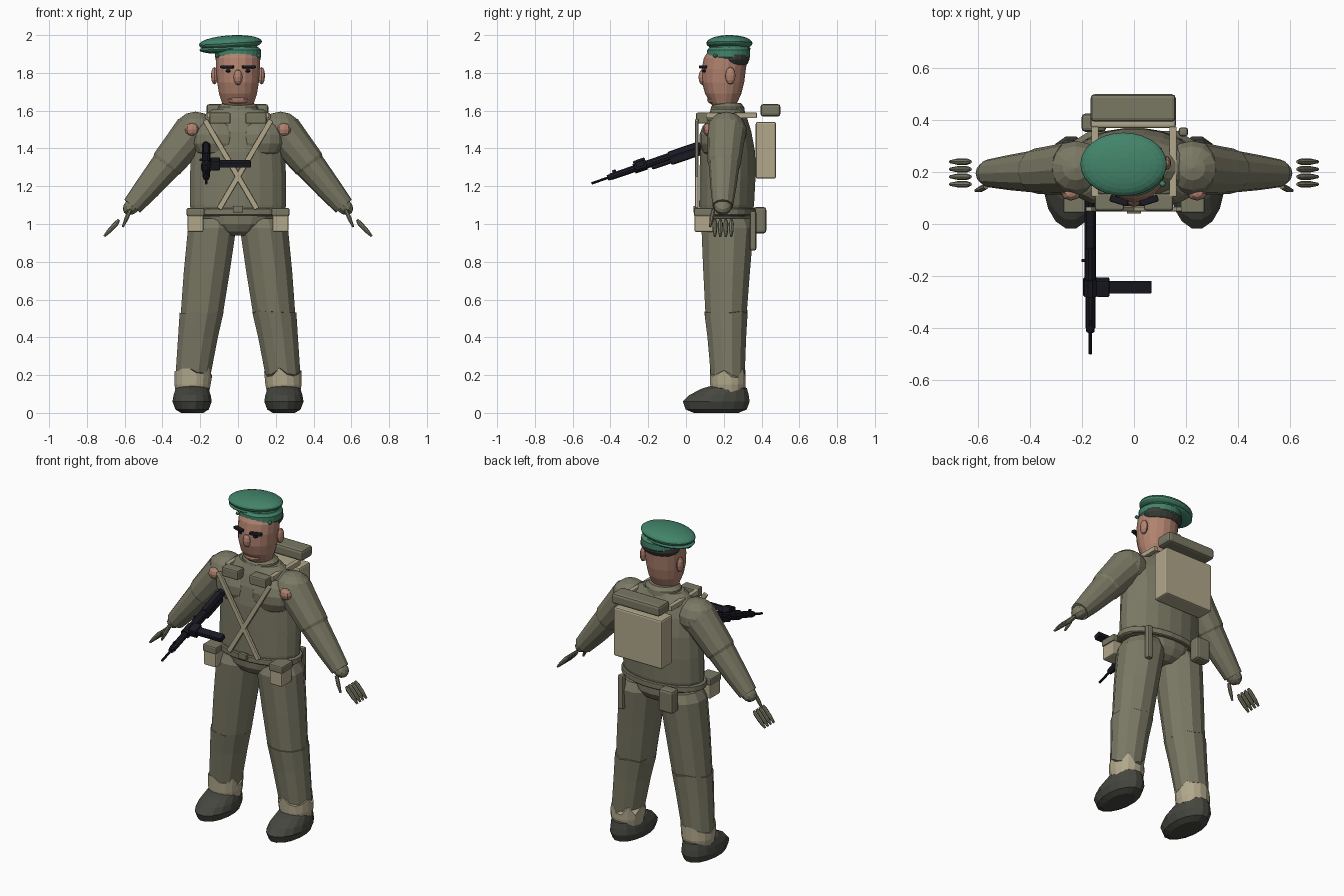
import bpy, bmesh, math, random
from mathutils import Vector, Matrix, Euler

random.seed(4)
cube = bpy.data.objects.get("Cube")
if cube:
    bpy.data.objects.remove(cube, do_unlink=True)


def material(name, r, g, b):
    m = bpy.data.materials.new(name)
    m.use_nodes = True
    m.diffuse_color = (r, g, b, 1)
    m.node_tree.nodes["Principled BSDF"].inputs["Base Color"].default_value = (r, g, b, 1)
    return m


OLIVE = material("olive cloth", .195, .188, .127)
TAN = material("tan canvas", .44, .39, .26)
GREEN = material("green felt", .056, .23, .145)
SKIN = material("skin", .44, .225, .16)
LEATHER = material("dark leather", .062, .062, .052)
HAIR = material("dark hair", .043, .047, .038)
METAL = material("black metal", .011, .011, .019)


def finish(name, bm, mat):
    bmesh.ops.recalc_face_normals(bm, faces=bm.faces)
    mesh = bpy.data.meshes.new(name)
    bm.to_mesh(mesh)
    bm.free()
    mesh.materials.append(mat)
    ob = bpy.data.objects.new(name, mesh)
    bpy.context.collection.objects.link(ob)
    return ob


def skin_rings(name, rings, mat):
    bm = bmesh.new()
    loops = [[bm.verts.new(p) for p in ring] for ring in rings]
    n = len(loops[0])
    for a, b in zip(loops, loops[1:]):
        for i in range(n):
            j = (i + 1) % n
            bm.faces.new((a[i], a[j], b[j], b[i]))
    bm.faces.new(loops[0])
    bm.faces.new(loops[-1])
    return finish(name, bm, mat)


def loft(name, rows, mat, n=16, jag=0.0):
    """Stack of level ellipses: z, centre x, centre y, radius x, radius y."""
    rings = []
    for k, (z, cx, cy, rx, ry) in enumerate(rows):
        wob = jag if k == len(rows) - 1 else 0
        rings.append([Vector((cx + rx * math.cos(a), cy + ry * math.sin(a),
                              z + random.uniform(-wob, wob)))
                      for a in (math.tau * (i + .5) / n for i in range(n))])
    return skin_rings(name, rings, mat)


def tube(name, pts, mat, n=10):
    """Round limb through points x, y, z, radius."""
    p = [Vector(q[:3]) for q in pts]
    rot = (p[-1] - p[0]).to_track_quat('Z', 'Y')
    rings = [[c + rot @ Vector((q[3] * math.cos(a), q[3] * math.sin(a), 0))
              for a in (math.tau * i / n for i in range(n))] for c, q in zip(p, pts)]
    return skin_rings(name, rings, mat)


def placed(loc, size, rot):
    return Matrix.LocRotScale(Vector(loc), Euler(rot), Vector(size))


def ball(name, loc, radii, mat, n=12, rot=(0, 0, 0)):
    bm = bmesh.new()
    bmesh.ops.create_uvsphere(bm, u_segments=n, v_segments=max(6, n // 2), radius=1,
                              matrix=placed(loc, radii, rot))
    return finish(name, bm, mat)


def box(name, loc, size, mat, bevel=.008, rot=(0, 0, 0)):
    bm = bmesh.new()
    bmesh.ops.create_cube(bm, size=1, matrix=Matrix.Diagonal((*size, 1)))
    if bevel:
        bmesh.ops.bevel(bm, geom=bm.edges[:], offset=bevel, segments=2, profile=.5,
                        affect='EDGES')
    bmesh.ops.transform(bm, matrix=placed(loc, (1, 1, 1), rot), verts=bm.verts)
    return finish(name, bm, mat)


# Head and face
loft("head", [(1.61, 0, .2, .06, .05), (1.64, 0, .2, .085, .07), (1.69, 0, .197, .102, .096),
              (1.75, 0, .196, .112, .112), (1.82, 0, .2, .117, .117),
              (1.88, 0, .21, .117, .115), (1.92, 0, .22, .1, .1)], SKIN, 18)
ball("nose", (0, .09, 1.777), (.024, .024, .042), SKIN)
ball("mouth", (0, .14, 1.658), (.058, .028, .024), SKIN)
ball("hair", (0, .248, 1.882), (.123, .09, .066), HAIR, 18)

# Soft round hat, pulled down over one side
loft("hat_band", [(1.875, 0, .225, .116, .108), (1.885, 0, .225, .124, .116),
                  (1.92, 0, .225, .124, .116), (1.935, 0, .225, .11, .1)], GREEN, 24)
ball("hat_underside", (-.05, .23, 1.928), (.155, .112, .026), GREEN, 24, (0, -.05, 0))
ball("hat_crown", (-.04, .23, 1.957), (.167, .122, .042), GREEN, 28, (0, -.06, 0))

# Jacket, collar, belt and hips
loft("jacket", [(1.04, 0, .21, .245, .14), (1.10, 0, .215, .258, .147),
                (1.25, 0, .22, .258, .15), (1.38, 0, .22, .25, .148),
                (1.49, 0, .217, .245, .13), (1.56, 0, .217, .21, .108),
                (1.61, 0, .217, .13, .085)], OLIVE, 20)
loft("collar", [(1.57, 0, .22, .1, .085), (1.59, 0, .22, .112, .092),
                (1.62, 0, .22, .108, .088), (1.64, 0, .22, .085, .07)], OLIVE, 18)
loft("belt", [(1.045, 0, .213, .262, .152), (1.05, 0, .213, .27, .158),
              (1.08, 0, .213, .27, .158), (1.085, 0, .213, .262, .152)], OLIVE, 24)
loft("hips", [(.94, 0, .215, .08, .08), (.96, 0, .215, .14, .115),
              (1.0, 0, .215, .2, .138), (1.06, 0, .213, .235, .14)], OLIVE, 18)
box("belt_buckle", (0, .052, 1.078), (.055, .025, .036), OLIVE, .005)

for s, side in ((1, "left"), (-1, "right")):
    # Face details
    box(side + "_eyebrow", (s * .058, .09, 1.832), (.072, .026, .016), METAL, .005, (0, 0, s * .3))
    ball(side + "_eye", (s * .05, .098, 1.811), (.017, .012, .009), METAL, 10)
    ball(side + "_ear", (s * .125, .235, 1.785), (.018, .027, .046), SKIN)
    ball(side + "_hat_stud", (s * .11, .155, 1.89), (.012, .012, .01), GREEN, 8)

    # Chest, pockets and crossed straps
    ball(side + "_chest", (s * .11, .155, 1.45), (.14, .085, .11), OLIVE, 14)
    box(side + "_breast_pocket", (s * .095, .085, 1.56), (.112, .065, .058), OLIVE)
    top, low = Vector((s * .175, .062, 1.55)), Vector((-s * .1, .052, 1.08))
    run = top - low
    box(side + "_chest_strap", (top + low) / 2, (.028, .018, run.length), TAN, .004,
        (0, math.atan2(run.x, run.z), 0))
    box(side + "_shoulder_strap", (s * .15, .24, 1.575), (.028, .27, .03), TAN, .004)
    ball(side + "_shoulder_patch", (s * .243, .118, 1.5), (.038, .028, .034), SKIN, 8)

    # Arm and sleeve
    ball(side + "_shoulder", (s * .225, .215, 1.49), (.115, .108, .105), OLIVE, 14)
    tube(side + "_upper_arm", [(s * .235, .215, 1.49, .105), (s * .31, .208, 1.40, .095),
                               (s * .375, .203, 1.32, .088), (s * .40, .2, 1.29, .07)], OLIVE, 12)
    tube(side + "_forearm", [(s * .345, .204, 1.355, .07), (s * .365, .203, 1.33, .084),
                             (s * .48, .198, 1.19, .068), (s * .56, .195, 1.095, .054)], OLIVE, 12)
    ball(side + "_cuff", (s * .562, .195, 1.093), (.053, .048, .04), OLIVE, 12, (0, s * .7, 0))

    # Gloved fingers and thumb
    for i in range(4):
        y = .153 + .029 * i
        tube(f"{side}_finger_{i + 1}", [(s * .63, y, 1.022, .007), (s * .645, y, 1.003, .013),
                                        (s * .68, y, .965, .012), (s * .708, y, .935, .006)],
             OLIVE, 8)
    tube(side + "_thumb", [(s * .57, .145, 1.075, .011), (s * .59, .135, 1.03, .012),
                           (s * .61, .128, .985, .006)], OLIVE, 8)

    # Trouser leg, gaiter and boot
    loft(side + "_thigh", [(1.03, s * .13, .22, .11, .12), (.98, s * .137, .22, .132, .143),
                           (.75, s * .165, .215, .126, .128), (.51, s * .193, .212, .115, .112)][::-1],
         OLIVE, 12)
    loft(side + "_shin", [(.12, s * .24, .222, .088, .088), (.2, s * .238, .221, .096, .093),
                          (.4, s * .212, .216, .109, .106),
                          (.535, s * .193, .212, .12, .118)], OLIVE, 12, .012)
    loft(side + "_gaiter", [(.11, s * .241, .222, .09, .09), (.15, s * .241, .222, .098, .096),
                            (.21, s * .238, .221, .101, .097)], TAN, 16, .03)
    loft(side + "_boot", [(0, s * .243, .16, .06, .12), (.018, s * .243, .16, .09, .165),
                          (.06, s * .243, .16, .106, .18), (.095, s * .243, .175, .1, .16),
                          (.13, s * .243, .205, .088, .12), (.145, s * .243, .22, .06, .08)],
         LEATHER, 16)

    # Front belt pouch
    box(side + "_belt_pouch", (s * .225, .095, 1.003), (.083, .1, .09), TAN)
    box(side + "_pouch_flap", (s * .225, .095, 1.063), (.094, .106, .044), OLIVE)

# Backpack with a rolled top, and the kit on the back of the belt
box("backpack", (-.003, .423, 1.39), (.328, .108, .3), TAN, .01)
box("bedroll", (-.003, .447, 1.602), (.328, .106, .066), OLIVE, .015)
box("water_bottle", (-.155, .39, 1.02), (.095, .07, .14), OLIVE, .015)
box("bayonet_sheath", (.19, .355, .965), (.036, .034, .21), OLIVE, .01)

# Gun held across the chest, sloping down and forward
GX, SLOPE, TILT = -.168, .342, .33


def along(y, r, drop=0):
    return (GX, y, 1.386 + SLOPE * y - drop, r)


def gun_part(name, y0, y1, r):
    tube(name, [along(y0, r), along(y1, r)], METAL, 10)


gun_part("gun_barrel", -.5, -.38, .007)
gun_part("gun_muzzle", -.415, -.395, .016)
gun_part("gun_shroud", -.4, -.2, .019)
gun_part("gun_receiver", -.25, .1, .022)
gun_part("gun_collar", -.275, -.21, .028)
box("gun_stock", along(-.01, 0, .01)[:3], (.036, .17, .074), METAL, .012, (TILT, 0, 0))
box("gun_grip", along(-.13, 0, .012)[:3], (.03, .12, .05), METAL, .01, (TILT, 0, 0))
box("gun_sight", along(-.38, 0, -.022)[:3], (.008, .02, .018), METAL, 0, (TILT, 0, 0))
box("gun_bolt_handle", (GX - .025, -.14, 1.34), (.02, .012, .012), METAL, .002)
tz = along(-.243, 0)[2] + .015
box("gun_magazine_housing", (-.12, -.243, tz), (.05, .065, .052), METAL, .005, (TILT, 0, 0))
box("gun_magazine", (-.02, -.243, tz), (.175, .044, .03), METAL, .004, (TILT, 0, 0))
